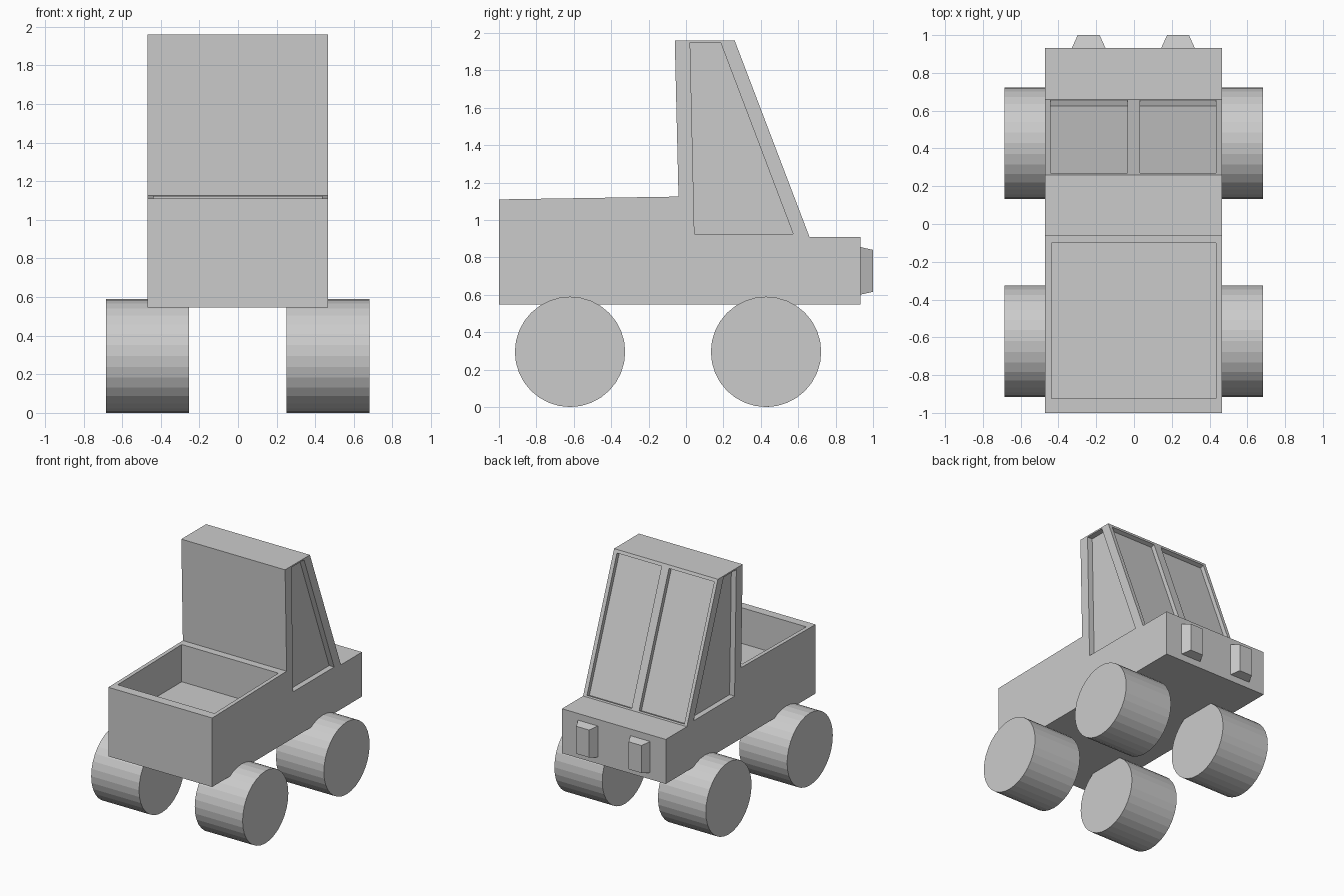
import bpy, bmesh, math
from mathutils import Vector, Matrix

if "Cube" in bpy.data.objects:
    bpy.data.objects.remove(bpy.data.objects["Cube"])


def to_object(name, bm):
    bmesh.ops.recalc_face_normals(bm, faces=bm.faces)
    mesh = bpy.data.meshes.new(name)
    bm.to_mesh(mesh)
    bm.free()
    obj = bpy.data.objects.new(name, mesh)
    bpy.context.collection.objects.link(obj)
    return obj


def prism(name, points, offset):
    """Extrude a flat 3D outline along an offset vector."""
    bm = bmesh.new()
    face = bm.faces.new([bm.verts.new(p) for p in points])
    ext = bmesh.ops.extrude_face_region(bm, geom=[face], use_keep_orig=True)
    moved = [v for v in ext["geom"] if isinstance(v, bmesh.types.BMVert)]
    bmesh.ops.translate(bm, verts=moved, vec=offset)
    return to_object(name, bm)


def carve(obj, cutter):
    mod = obj.modifiers.new("carve", "BOOLEAN")
    mod.operation, mod.solver, mod.object = "DIFFERENCE", "EXACT", cutter
    bpy.context.view_layer.objects.active = obj
    bpy.ops.object.modifier_apply(modifier=mod.name)
    bpy.data.objects.remove(cutter)


X0, X1 = -0.47, 0.467

# Body: bed, cab and hood as one side profile
profile = [(-1, 0.547), (0.932, 0.547), (0.932, 0.91), (0.66, 0.91),
           (0.26, 1.96), (-0.06, 1.96), (-0.04, 1.125), (-1, 1.11)]
body = prism("truck_body", [(X0, y, z) for y, z in profile], (X1 - X0, 0, 0))

# Open cargo bed
bed = [(-0.438, -0.925), (0.435, -0.925), (0.435, -0.1), (-0.438, -0.1)]
carve(body, prism("bed_cutter", [(x, y, 0.82) for x, y in bed], (0, 0, 0.5)))

# Recessed side windows
window = [(0.022, 1.948), (0.185, 1.948), (0.573, 0.925), (0.045, 0.925)]
for x, s in ((X0, -1), (X1, 1)):
    outline = [(x + s * 0.05, y, z) for y, z in window]
    carve(body, prism("window_cutter", outline, (-s * 0.095, 0, 0)))

# Recessed windshield panes, cut square to the sloping face
low, high = Vector((0, 0.66, 0.91)), Vector((0, 0.26, 1.96))
normal = Vector((0, 1.05, 0.4)).normalized()
a, b = low.lerp(high, 0.012), low.lerp(high, 0.977)
for xa, xb in ((-0.443, -0.035), (0.032, 0.435)):
    outline = [Vector((x, 0, 0)) + p + normal * 0.02
               for x, p in ((xa, a), (xb, a), (xb, b), (xa, b))]
    carve(body, prism("windshield_cutter", outline, normal * -0.053))

# Tapered headlights
for side, cx in (("left", -0.24), ("right", 0.233)):
    bm = bmesh.new()
    rings = [[bm.verts.new((cx + sx * w, y, 0.728 + sz * h))
              for sx, sz in ((-1, -1), (1, -1), (1, 1), (-1, 1))]
             for y, w, h in ((0.925, 0.092, 0.129), (1.0, 0.058, 0.112))]
    for ring in rings:
        bm.faces.new(ring)
    for i in range(4):
        j = (i + 1) % 4
        bm.faces.new((rings[0][i], rings[0][j], rings[1][j], rings[1][i]))
    to_object(side + "_headlight", bm)

# Faceted wheels
for side, cx in (("left", -0.469), ("right", 0.466)):
    for end, cy in (("bed", -0.62), ("hood", 0.428)):
        bm = bmesh.new()
        bmesh.ops.create_cone(bm, cap_ends=True, segments=32, radius1=0.295,
                              radius2=0.295, depth=0.432,
                              matrix=Matrix.Translation((cx, cy, 0.295))
                              @ Matrix.Rotation(math.pi / 2, 4, "Y"))
        to_object(f"{side}_{end}_wheel", bm)
